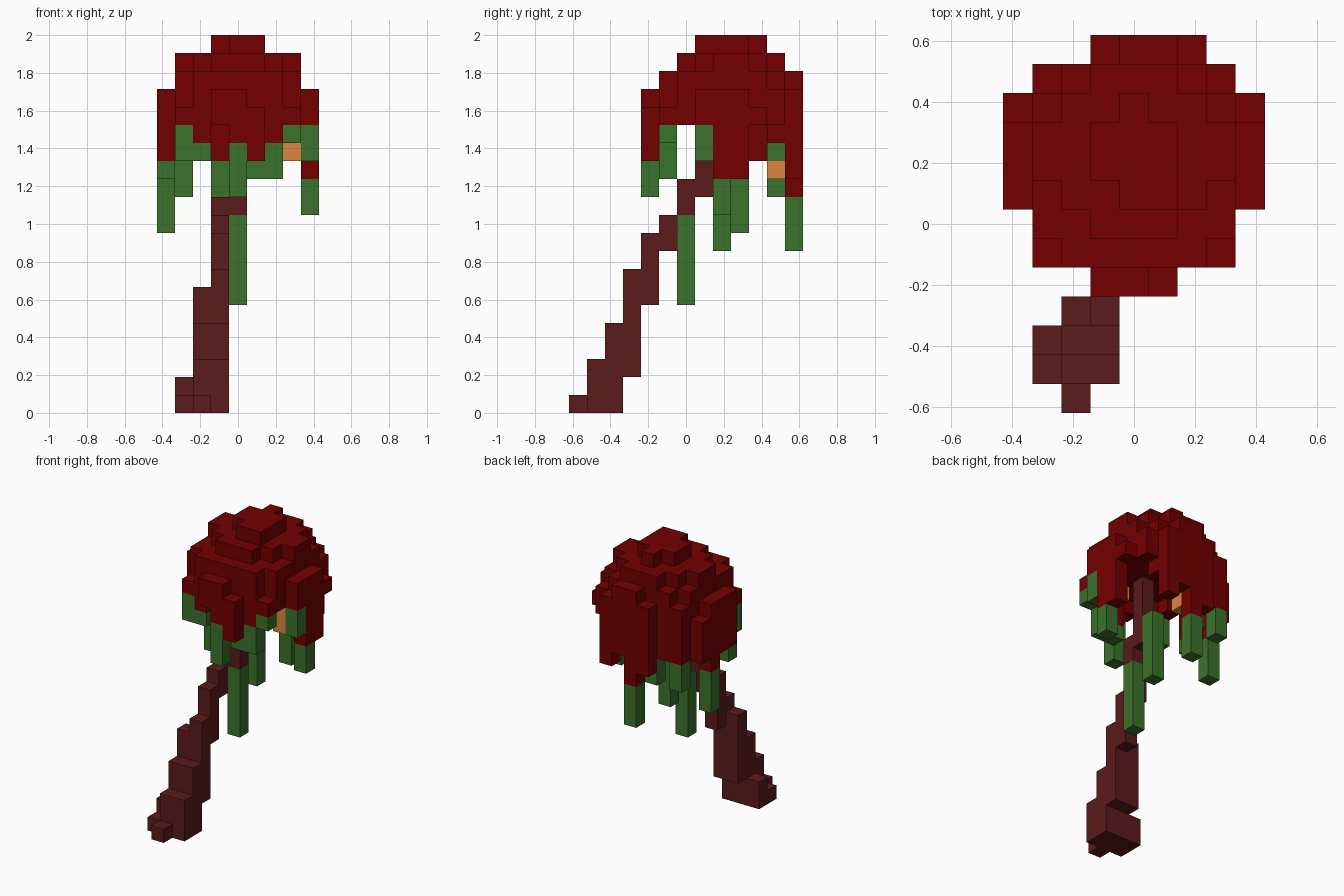
import bpy
import bmesh
from mathutils import Vector

cube = bpy.data.objects.get("Cube")
if cube:
    bpy.data.objects.remove(cube, do_unlink=True)

UNIT = 2 / 21                      # edge length of one block
ORIGIN = Vector((-4.5, -6.5, 0))   # corner of the block grid, in blocks


def material(name, color):
    mat = bpy.data.materials.new(name)
    mat.use_nodes = True
    mat.diffuse_color = color
    mat.node_tree.nodes["Principled BSDF"].inputs["Base Color"].default_value = color
    return mat


def column(x, y, low, high):
    """Blocks of one upright column, both ends included."""
    return {(x, y, z) for z in range(low, high + 1)}


def build_blocks(name, cells, mat):
    """Mesh the outer faces of a set of blocks."""
    bm = bmesh.new()
    corners = {}

    def vert(key):
        if key not in corners:
            corners[key] = bm.verts.new((Vector(key) + ORIGIN) * UNIT)
        return corners[key]

    for cell in sorted(cells):
        for axis in range(3):
            u, v = (axis + 1) % 3, (axis + 2) % 3
            for side in (0, 1):
                neighbour = list(cell)
                neighbour[axis] += 2 * side - 1
                if tuple(neighbour) in cells:
                    continue
                ring = []
                for du, dv in ((0, 0), (1, 0), (1, 1), (0, 1)):
                    key = list(cell)
                    key[axis] += side
                    key[u] += du
                    key[v] += dv
                    ring.append(vert(tuple(key)))
                bm.faces.new(ring if side else ring[::-1])
    mesh = bpy.data.meshes.new(name)
    bm.to_mesh(mesh)
    bm.free()
    mesh.materials.append(mat)
    obj = bpy.data.objects.new(name, mesh)
    bpy.context.collection.objects.link(obj)
    return obj


red = material("dark red leaves", (0.172, 0.0, 0.0, 1))
brown = material("reddish brown bark", (0.104, 0.011, 0.011, 1))
green = material("vine green", (0.044, 0.170, 0.025, 1))
orange = material("fruit orange", (0.72, 0.235, 0.055, 1))

# Dome: half widths of each layer, row by row from front to back
NONE = -1
LAYERS = {
    16: (1, 3, 3, 4, 4, 4, 4, 3, 1),
    17: (1, 2, 3, 4, 4, 4, 3, 3, 1),
    18: (NONE, 2, 3, 3, 3, 3, 3, 2, 0),
    19: (NONE, NONE, 1, 2, 3, 3, 2, 1, NONE),
    20: (NONE, NONE, NONE, 1, 1, 1, 0, NONE, NONE),
}
canopy = set()
for z, halves in LAYERS.items():
    layer = {(x, row + 4, z) for row, half in enumerate(halves)
             for x in range(4 - half, 5 + half)}
    if z == 16:  # the lowest layer is only a rim
        layer = {(x, y, z) for x, y, z in layer
                 if not {(x - 1, y, z), (x + 1, y, z),
                         (x, y - 1, z), (x, y + 1, z)} <= layer}
    canopy |= layer
canopy -= {(5, 4, 17), (3, 7, 20)}
canopy |= {(5, 12, 18), (6, 12, 17)}

# Hanging rim: x, y, lowest leaf block, lowest vine block
STRANDS = (
    (4, 4, 15, 12), (5, 4, 14, 14),
    (1, 5, 16, 14), (2, 5, 15, 14), (5, 5, 14, 13), (6, 5, 15, 13), (7, 5, 16, 15),
    (0, 7, 14, 13), (0, 8, 14, 14), (0, 9, 13, 10), (0, 10, 14, 14),
    (8, 7, 16, 14), (8, 8, 13, 11), (8, 9, 13, 13),
    (1, 11, 14, 12), (2, 11, 14, 14), (3, 11, 14, 12), (4, 11, 15, 14),
    (5, 11, 15, 15), (6, 11, 15, 15),
    (3, 12, 13, 13), (4, 12, 12, 9), (5, 12, 14, 14), (6, 12, 13, 13),
)
vines = column(4, 6, 6, 10) | column(4, 8, 9, 13)
for x, y, leaf, vine in STRANDS:
    canopy |= column(x, y, leaf, 16)
    vines |= column(x, y, vine, leaf - 1)

# Leaning trunk: x, y, lowest block, highest block
TRUNK = (
    (2, 0, 0, 0),
    (1, 1, 0, 0), (2, 1, 0, 2), (3, 1, 0, 2),
    (1, 2, 0, 1), (2, 2, 0, 4), (3, 2, 0, 4),
    (2, 3, 2, 6), (3, 3, 2, 7),
    (3, 4, 6, 9), (3, 5, 9, 10),
    (3, 6, 11, 11), (4, 6, 11, 12), (4, 7, 12, 16),
)
trunk = set()
for part in TRUNK:
    trunk |= column(*part)

build_blocks("canopy", canopy, red)
build_blocks("hanging_vines", vines, green)
build_blocks("trunk", trunk, brown)
build_blocks("fruit_side", column(7, 7, 14, 15) | {(7, 8, 14)}, orange)
build_blocks("fruit_back", {(4, 11, 13)}, orange)
